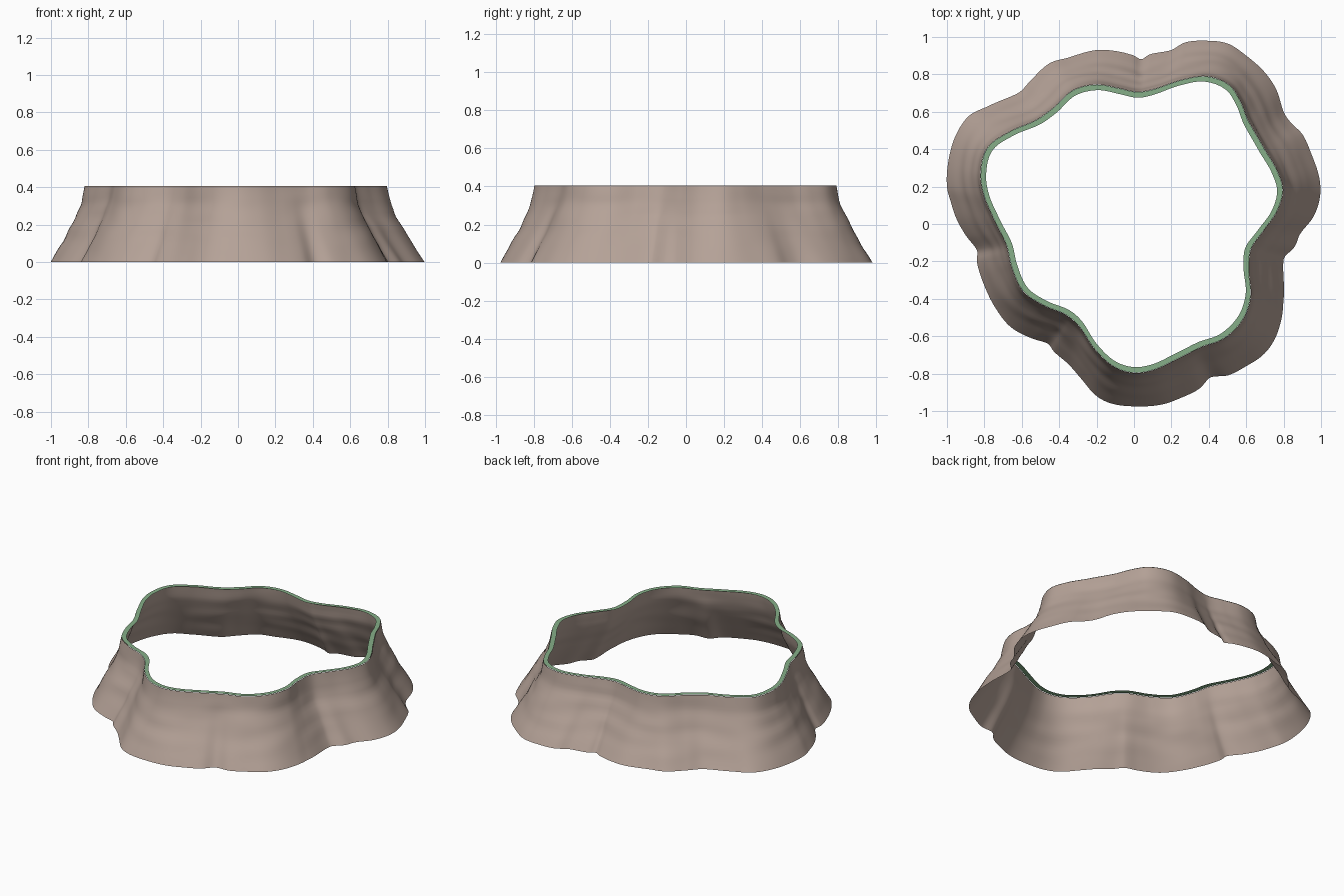
import bpy, bmesh, math
from mathutils import noise, Vector

if "Cube" in bpy.data.objects:
    bpy.data.objects.remove(bpy.data.objects["Cube"])

# Plan outlines (x, y): the grassy rim at the top and the cliff foot
RIM = [(.02, .69), (.12, .71), (.25, .755), (.38, .775), (.5, .73), (.56, .64), (.6, .54),
       (.68, .40), (.75, .28), (.78, .18), (.75, .07), (.68, -.03), (.61, -.13), (.6, -.25),
       (.61, -.38), (.57, -.5), (.47, -.6), (.35, -.645), (.22, -.71), (.1, -.765), (0, -.78),
       (-.1, -.75), (-.2, -.66), (-.28, -.54), (-.36, -.47), (-.48, -.42), (-.58, -.35),
       (-.64, -.22), (-.67, -.1), (-.74, .04), (-.79, .16), (-.805, .27), (-.77, .4),
       (-.66, .48), (-.52, .54), (-.42, .61), (-.32, .70), (-.2, .73), (-.08, .71)]
FOOT = [(.04, .88), (.08, .905), (.2, .93), (.27, .97), (.38, .98), (.5, .965), (.6, .9),
        (.7, .81), (.76, .72), (.8, .6), (.84, .54), (.9, .48), (.95, .37), (.99, .25),
        (.995, .15), (.96, .04), (.89, -.05), (.86, -.12), (.8, -.19), (.8, -.4), (.79, -.5),
        (.75, -.62), (.69, -.7), (.6, -.76), (.5, -.81), (.41, -.82), (.35, -.88), (.25, -.93),
        (.15, -.965), (0, -.975), (-.12, -.96), (-.2, -.92), (-.28, -.83), (-.35, -.75),
        (-.43, -.68), (-.46, -.64), (-.55, -.61), (-.66, -.55), (-.74, -.45), (-.8, -.33),
        (-.84, -.2), (-.84, -.14), (-.9, -.06), (-.95, .03), (-.98, .12), (-1, .2),
        (-.99, .35), (-.95, .48), (-.88, .58), (-.78, .63), (-.62, .7), (-.55, .77),
        (-.45, .86), (-.35, .89), (-.2, .93), (-.1, .925), (0, .9)]
# Cliff profile: (height, share of the way from rim to foot)
PROFILE = [(0, 1), (.1, .68), (.21, .35), (.31, .1), (.405, 0)]
N, ROWS, TOP = 360, 20, .405
TAU = 2 * math.pi


def radii(points):
    """Smooth periodic radius for N even angles."""
    p = sorted((math.atan2(y, x) % TAU, math.hypot(x, y)) for x, y in points)
    p = [(a - TAU, r) for a, r in p[-3:]] + p + [(a + TAU, r) for a, r in p[:3]]
    out, k = [], 1
    for i in range(N):
        a = TAU * i / N
        while p[k + 1][0] < a:
            k += 1
        (a0, r0), (a1, r1), (a2, r2), (a3, r3) = p[k - 1:k + 3]
        h = a2 - a1
        t = (a - a1) / h
        m1, m2 = h * (r2 - r0) / (a2 - a0), h * (r3 - r1) / (a3 - a1)
        out.append((2*t**3 - 3*t*t + 1) * r1 + (t**3 - 2*t*t + t) * m1
                   + (3*t*t - 2*t**3) * r2 + (t**3 - t*t) * m2)
    return out


def share(z):
    for (z0, s0), (z1, s1) in zip(PROFILE, PROFILE[1:]):
        if z <= z1 + 1e-6:
            return s0 + (s1 - s0) * (z - z0) / (z1 - z0)
    return 0


def material(name, colour):
    m = bpy.data.materials.new(name)
    m.diffuse_color = (*colour, 1)
    m.use_nodes = True
    m.node_tree.nodes["Principled BSDF"].inputs["Base Color"].default_value = m.diffuse_color
    return m


def loft(name, rings, mat):
    """Skin a stack of closed rings into an open band."""
    bm = bmesh.new()
    rows = [[bm.verts.new(c) for c in ring] for ring in rings]
    for a, b in zip(rows, rows[1:]):
        for i in range(N):
            j = (i + 1) % N
            bm.faces.new((a[i], a[j], b[j], b[i])).smooth = True
    me = bpy.data.meshes.new(name)
    bm.to_mesh(me)
    bm.free()
    me.materials.append(mat)
    ob = bpy.data.objects.new(name, me)
    bpy.context.collection.objects.link(ob)
    return ob


def ring(rs, z):
    return [(r * math.cos(TAU * i / N), r * math.sin(TAU * i / N), z) for i, r in enumerate(rs)]


rim, foot = radii(RIM), radii(FOOT)

# Cliff wall: flared band with faint weathered ripples
wall = []
for k in range(ROWS + 1):
    z = TOP * k / ROWS
    s = share(z)
    fade = math.sin(math.pi * k / ROWS)
    rs = []
    for i in range(N):
        a = TAU * i / N
        n = noise.noise(Vector((3 * math.cos(a), 3 * math.sin(a), 14 * z)))
        rs.append((rim[i] + .016) * (1 - s) + foot[i] * s + .009 * n * fade)
    wall.append(ring(rs, z))
loft("cliff_wall", wall, material("rock brown", (.46, .36, .31)))

# Grass edge: thin flat strip along the top of the wall
loft("grass_edge", [ring([r + .015 for r in rim], TOP + .002),
                    ring([r - .015 for r in rim], TOP + .002)],
     material("grass green", (.24, .43, .25)))
